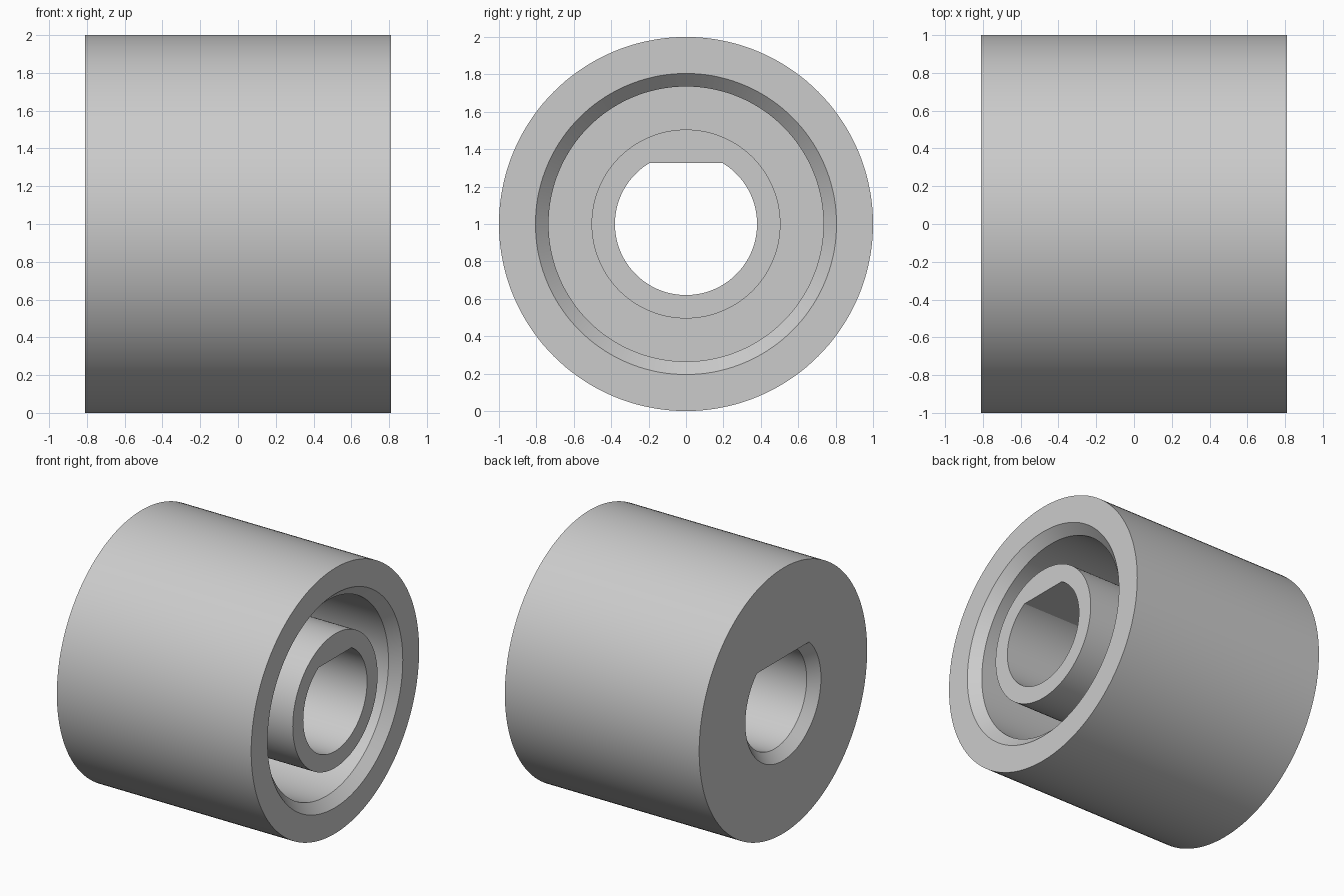
import bpy
import bmesh
import math
from mathutils import Matrix, Vector

HALF = 0.81       # half the width along x
BEVEL = 0.07      # 45 degree chamfers
BORE = 0.38
FLAT = 0.325      # height of the bore's flat above the axis
FLOOR = -0.4      # bottom of the ring-shaped recess
SEGMENTS = 144

old = bpy.data.objects.get("Cube")
if old:
    bpy.data.objects.remove(old, do_unlink=True)

grey = bpy.data.materials.new("light grey")
grey.use_nodes = True
colour = (0.6, 0.6, 0.6, 1)
grey.diffuse_color = colour
grey.node_tree.nodes["Principled BSDF"].inputs["Base Color"].default_value = colour


def lathe(name, profile, flat=None):
    """Turn (x, radius) points about the x axis and cap both ends."""
    bm = bmesh.new()
    rings = []
    for x, r in profile:
        rings.append([bm.verts.new((x, r * math.sin(a), r * math.cos(a)))
                      for a in (2 * math.pi * i / SEGMENTS for i in range(SEGMENTS))])
    for a, b in zip(rings, rings[1:]):
        for i in range(SEGMENTS):
            j = (i + 1) % SEGMENTS
            bm.faces.new((a[i], a[j], b[j], b[i]))
    bm.faces.new(rings[0])
    bm.faces.new(rings[-1])
    if flat is not None:
        cut = bmesh.ops.bisect_plane(bm, geom=bm.verts[:] + bm.edges[:] + bm.faces[:],
                                     plane_co=Vector((0, 0, flat)),
                                     plane_no=Vector((0, 0, 1)), clear_outer=True)
        edges = [e for e in cut["geom_cut"] if isinstance(e, bmesh.types.BMEdge)]
        bmesh.ops.holes_fill(bm, edges=edges, sides=0)
    bmesh.ops.recalc_face_normals(bm, faces=bm.faces[:])
    bmesh.ops.transform(bm, matrix=Matrix.Translation((0, 0, 1)), verts=bm.verts[:])
    mesh = bpy.data.meshes.new(name)
    bm.to_mesh(mesh)
    bm.free()
    mesh.materials.append(grey)
    obj = bpy.data.objects.new(name, mesh)
    bpy.context.collection.objects.link(obj)
    return obj


# Drum with a chamfered recess around a central hub
drum = lathe("drum_with_hub", [
    (-HALF, 1), (HALF, 1),
    (HALF, 0.805), (HALF - BEVEL, 0.735),
    (FLOOR, 0.735), (FLOOR, 0.505), (HALF, 0.505)])

# D-shaped through bore, chamfered at the closed end
cutter = lathe("bore_cutter", [
    (-HALF - BEVEL, BORE + 2 * BEVEL), (-HALF + BEVEL, BORE), (HALF + BEVEL, BORE)], FLAT)
cutter.hide_render = True

bore = drum.modifiers.new("bore", "BOOLEAN")
bore.operation = "DIFFERENCE"
bore.solver = "EXACT"
bore.object = cutter

bpy.ops.object.select_all(action="DESELECT")
drum.select_set(True)
bpy.context.view_layer.objects.active = drum
bpy.ops.object.modifier_apply(modifier="bore")
bpy.data.objects.remove(cutter, do_unlink=True)
bpy.ops.object.shade_smooth_by_angle(angle=math.radians(30))
